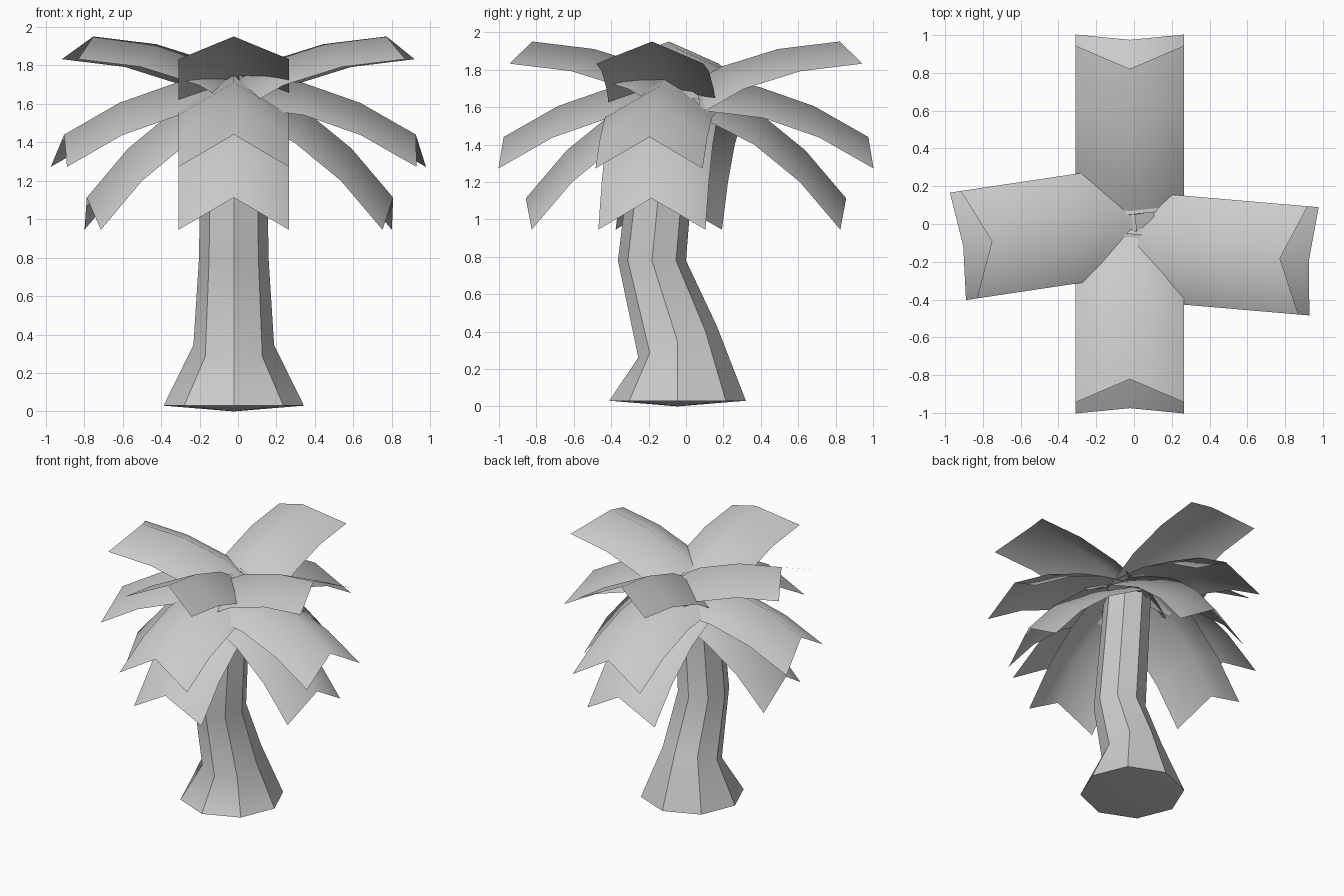
import bpy
from math import cos, sin, tau, radians
from mathutils import Vector, Matrix

if "Cube" in bpy.data.objects:
    bpy.data.objects.remove(bpy.data.objects["Cube"])

# One plain colour for the whole tree
grey = bpy.data.materials.new("light_grey")
grey.use_nodes = True
colour = (0.6, 0.6, 0.6, 1)
grey.diffuse_color = colour
bsdf = next(n for n in grey.node_tree.nodes if n.type == "BSDF_PRINCIPLED")
bsdf.inputs["Base Color"].default_value = colour
bsdf.inputs["Roughness"].default_value = 0.8


def add_mesh(name, verts, faces):
    mesh = bpy.data.meshes.new(name)
    mesh.from_pydata(verts, [], faces)
    mesh.materials.append(grey)
    mesh.polygons.foreach_set("use_smooth", [True] * len(faces))
    obj = bpy.data.objects.new(name, mesh)
    bpy.context.collection.objects.link(obj)
    return obj


# Trunk: eight-sided leaning rings as (centre y, z, radius, tilt slope)
SIDES = 8
CENTRE_X = -0.022
rings = [(-0.045, 0.03, 0.365, 0), (-0.045, 0.345, 0.21, 0.4),
         (-0.182, 0.78, 0.182, 0), (-0.1, 1.6, 0.165, 0)]
verts, faces = [], []
for cy, z, r, slope in rings:
    for i in range(SIDES):
        a = tau * i / SIDES
        verts.append((CENTRE_X + r * cos(a), cy + r * sin(a), z + slope * r * sin(a)))
for k in range(len(rings) - 1):
    for i in range(SIDES):
        j = (i + 1) % SIDES
        faces.append((k * SIDES + i, k * SIDES + j, (k + 1) * SIDES + j, (k + 1) * SIDES + i))

# Slightly pointed underside and flat top
foot = len(verts)
verts.append((CENTRE_X, rings[0][0], 0))
faces += [((i + 1) % SIDES, i, foot) for i in range(SIDES)]
faces.append(tuple(range(foot - SIDES, foot)))
trunk = add_mesh("trunk", verts, faces)

# Crisp lengthwise corners and rims, smooth bends
for edge in trunk.data.edges:
    a, b = edge.vertices
    lengthwise = abs(a - b) == SIDES
    rim = max(a, b) < SIDES or min(a, b) >= foot - SIDES and max(a, b) < foot
    edge.use_edge_sharp = lengthwise or rim

# Frond: arched ridge line with a drooping edge on each side
ridge = [(0, 0), (0.335, -0.04), (0.635, -0.145), (0.925, -0.31)]
DROP = Vector((0.028, 0, -0.168))
HALF_WIDTH = 0.2875


def frond(name, root_r, root_z, tilt, origin, heading):
    pts = []
    for r, z in ridge:
        top = Vector((r, 0, z))
        for side in (-1, 0, 1):
            pts.append(top + abs(side) * DROP + Vector((0, side * HALF_WIDTH, 0)))
    place = (Matrix.Translation((*origin, 0)) @ Matrix.Rotation(radians(heading), 4, "Z")
             @ Matrix.Translation((root_r, 0, root_z)) @ Matrix.Rotation(radians(-tilt), 4, "Y"))
    quads = [(3 * k + s, 3 * k + 3 + s, 3 * k + 4 + s, 3 * k + 1 + s)
             for k in range(len(ridge) - 1) for s in (0, 1)]
    add_mesh(name, [place @ p for p in pts], quads)


# Three tiers of four fronds: (root radius, root height, upward tilt)
tiers = {"upper": (-0.106, 1.648, 36.6), "middle": (0.05, 1.75, 0), "lower": (0.093, 1.72, -20)}
spokes = {"front": ((CENTRE_X, 0), -90), "back": ((CENTRE_X, 0), 90),
          "left": ((-0.046, -0.112), -4.9), "right": ((0.06, 0.03), 188.5)}
for tier, (root_r, root_z, tilt) in tiers.items():
    for spoke, (origin, heading) in spokes.items():
        frond(f"{tier}_{spoke}_frond", root_r, root_z, tilt, origin, heading)
